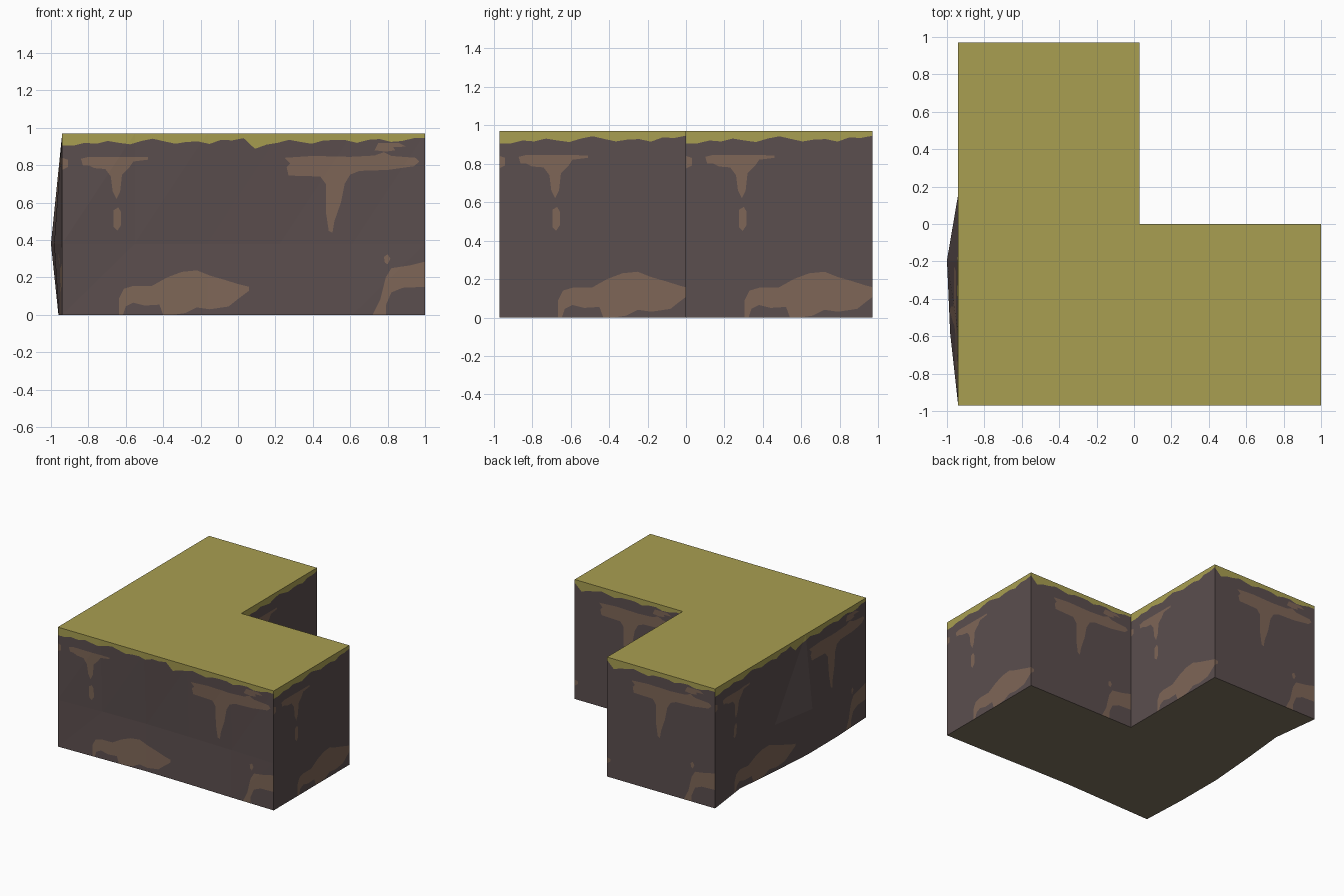
import bpy, bmesh
from mathutils import Vector
from mathutils.geometry import delaunay_2d_cdt

if "Cube" in bpy.data.objects:
    bpy.data.objects.remove(bpy.data.objects["Cube"])

X0, X1, Y, H, W = -0.94, 1.0, 0.97, 0.97, 1.94
XI = (X0 + X1) / 2          # inner corner of the L
COLS, ROWS = 5, [0, 0.38, H]  # coarse facets of the uneven walls
CW = W / COLS


def material(name, rgb):
    lin = [((c / 255 + 0.055) / 1.055) ** 2.4 for c in rgb]
    m = bpy.data.materials.new(name)
    m.diffuse_color = (*lin, 1)
    m.use_nodes = True
    m.node_tree.nodes["Principled BSDF"].inputs["Base Color"].default_value = m.diffuse_color
    return m


rock = material("rock", (91, 78, 78))
clay = material("clay_patch", (126, 102, 87))
grass = material("grass", (169, 159, 81))
earth = material("underside_earth", (126, 114, 94))

# Painted pattern, (u, z) along a full wall seen from outside
turf_z = [.905, .905, .92, .915, .93, .92, .912, .93, .942, .928, .915, .925, .927, .914, .936, .933, .945,
          .888, .91, .92, .936, .925, .915, .932, .935, .934, .92, .936, .94, .925, .93, .945, .945]
low_blob = [(.305, 0), (.305, .09), (.33, .14), (.38, .155), (.48, .155), (.56, .2), (.64, .23), (.72, .238),
            (.79, .21), (.86, .19), (.94, .165), (1.0, .15), (1.0, .13), (.94, .085), (.89, .045), (.79, .03),
            (.72, .04), (.66, .01), (.59, 0), (.54, 0), (.52, .055), (.44, .05), (.38, .065), (.34, .045), (.325, 0)]
small_drip = [(.1, .835), (.14, .845), (.46, .843), (.46, .83), (.38, .82), (.36, .79), (.32, .75), (.31, .66),
              (.29, .62), (.27, .66), (.26, .74), (.23, .78), (.17, .785), (.14, .8), (.11, .8)]
drop = [(.275, .56), (.3, .575), (.315, .55), (.315, .48), (.295, .45), (.275, .47)]
edge_spot = [(0, .84), (.03, .83), (.03, .79), (0, .775)]
large_drip = [(1.19, .84), (1.34, .85), (1.54, .845), (1.67, .852), (1.72, .87), (1.76, .85), (1.89, .84),
              (1.91, .82), (1.88, .795), (1.74, .775), (1.59, .77), (1.54, .75), (1.51, .7), (1.49, .6),
              (1.455, .5), (1.445, .44), (1.425, .45), (1.41, .55), (1.41, .7), (1.38, .74), (1.21, .745),
              (1.2, .79), (1.22, .81)]
turf_spot = [(1.67, .88), (1.69, .92), (1.8, .92), (1.84, .9), (1.77, .897), (1.78, .88), (1.73, .873)]
corner_patch = [(1.66, 0), (1.7, .08), (1.73, .2), (1.76, .25), (1.86, .265), (W, .285), (W, .15),
                (1.82, .145), (1.76, .12), (1.73, .05), (1.73, 0)]
chip = [(1.72, .31), (1.74, .325), (1.755, .3), (1.74, .27), (1.725, .28)]
patches = [low_blob, small_drip, drop, edge_spot, large_drip, turf_spot, corner_patch, chip]

# Bulges at facet corners: bottom row, middle row, top row
FLAT = [[0] * 6] * 3
FRONT = [[0, -.01, -.02, -.015, -.005, 0], [0, -.02, -.03, -.025, -.015, 0], [0] * 6]
LEFT = [[0, -.048, -.01, .02, .018, 0], [0, -.045, -.006, .06, .043, 0], [0] * 6]


def inside(p, poly):
    hit = False
    for (ax, ay), (bx, by) in zip(poly, poly[1:] + poly[:1]):
        if (ay > p[1]) != (by > p[1]) and p[0] < ax + (p[1] - ay) * (bx - ax) / (by - ay):
            hit = not hit
    return hit


def bulge(grid, u, z):
    """Height of the faceted wall surface; each cell is split by a rising diagonal."""
    c = min(int(u / CW), COLS - 1)
    r = 0 if z < ROWS[1] else 1
    s, t = u / CW - c, (z - ROWS[r]) / (ROWS[r + 1] - ROWS[r])
    a, b, d, e = grid[r][c], grid[r][c + 1], grid[r + 1][c], grid[r + 1][c + 1]
    return a + s * (b - a) + t * (e - b) if s > t else a + t * (d - a) + s * (e - d)


# Cut one flat wall along the pattern outlines and facet edges
pts, edges = [], []


def line(path, closed=False):
    n = len(pts)
    pts.extend(Vector(p) for p in path)
    edges.extend((n + i, n + i + 1) for i in range(len(path) - 1))
    if closed:
        edges.append((n + len(path) - 1, n))


turf_line = [(i * W / 32, z) for i, z in enumerate(turf_z)]
line([(0, 0), (W, 0), (W, H), (0, H)], True)
line(turf_line)
line([(W / 2, 0), (W / 2, H)])
for patch in patches:
    line(patch, True)
line([(0, ROWS[1]), (W, ROWS[1])])
for c in range(COLS):
    if c:
        line([(c * CW, 0), (c * CW, H)])
    for r in range(2):
        line([(c * CW, ROWS[r]), ((c + 1) * CW, ROWS[r + 1])])
cut = delaunay_2d_cdt(pts, edges, [], 0, 1e-5)
uv, tris = cut[0], cut[2]
turf = turf_line + [(W, H + .01), (0, H + .01)]


def paint(p):
    if inside(p, turf):
        return 2
    return 1 if any(inside(p, q) for q in patches) else 0


painted = [(t, paint(sum((uv[i] for i in t), Vector((0, 0))) / 3)) for t in tris]


def finish(bm, name, mats):
    me = bpy.data.meshes.new(name)
    bm.to_mesh(me)
    bm.free()
    for m in mats:
        me.materials.append(m)
    bpy.context.collection.objects.link(bpy.data.objects.new(name, me))


def wall(name, start, direction, u0, u1, grid=FLAT):
    """Stand the pattern between u0 and u1 up along a direction from start."""
    d = Vector((*direction, 0))
    out = Vector((d.y, -d.x, 0))
    bm = bmesh.new()
    made = {}
    for t, mat in painted:
        mid = sum(uv[i].x for i in t) / 3
        if not u0 < mid < u1:
            continue
        for i in t:
            if i not in made:
                u, z = uv[i]
                made[i] = bm.verts.new(Vector((*start, z)) + d * (u - u0) + out * bulge(grid, u, z))
        f = bm.faces.new([made[i] for i in t])
        f.material_index = mat
        f.normal_update()
        if f.normal.dot(out) < 0:
            f.normal_flip()
    finish(bm, name, [rock, clay, grass])


wall("front_wall", (X0, -Y), (1, 0), 0, W, FRONT)
wall("left_wall", (X0, Y), (0, -1), 0, W, LEFT)
wall("right_wall", (X1, -Y), (0, 1), 0, W / 2)
wall("inner_right_wall", (XI, 0), (0, 1), 0, W / 2)
wall("inner_back_wall", (X1, 0), (-1, 0), W / 2, W)
wall("back_wall", (XI, Y), (-1, 0), W / 2, W)


def slab(name, outline, z, mat):
    bm = bmesh.new()
    bm.faces.new([bm.verts.new((x, y, z)) for x, y in outline])
    finish(bm, name, [mat])


# Grass top and earth underside; the underside follows the uneven walls
L_back = [(X1, -Y), (X1, 0), (XI, 0), (XI, Y), (X0, Y)]
slab("grass_top", [(X0, -Y)] + L_back, H, grass)
left_foot = [(X0 - LEFT[0][i], Y - i * CW) for i in range(1, COLS + 1)]
front_foot = [(X0 + i * CW, -Y - FRONT[0][i]) for i in range(1, COLS)]
slab("underside", (L_back + left_foot + front_foot)[::-1], 0, earth)
